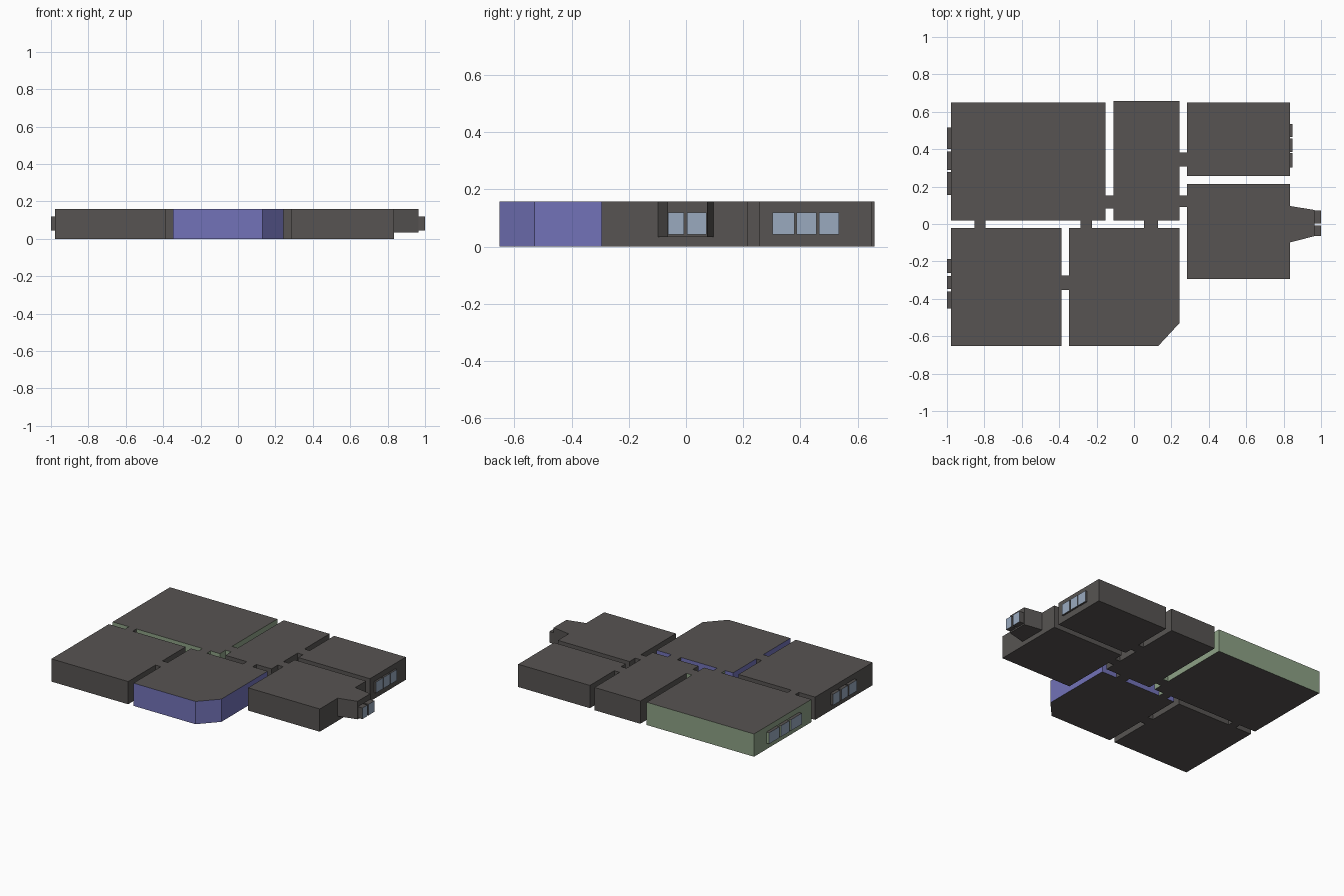
import bpy, bmesh

if "Cube" in bpy.data.objects:
    bpy.data.objects.remove(bpy.data.objects["Cube"])

H = 0.158  # storey height


def material(name, rgb):
    m = bpy.data.materials.new(name)
    m.diffuse_color = (*rgb, 1)
    m.use_nodes = True
    m.node_tree.nodes["Principled BSDF"].inputs["Base Color"].default_value = m.diffuse_color
    return m


STONE = material("dark_grey", (0.095, 0.088, 0.084))
GREEN = material("green_wall", (0.27, 0.36, 0.24))
BLUE = material("blue_wall", (0.17, 0.17, 0.48))
GLASS = material("window_glass", (0.32, 0.40, 0.52))


def prism(name, outline, z0, z1, wall=STONE, pane=0):
    """Extrude a plan outline; caps are grey, sides use the wall material.
    pane = +1 / -1 glazes the face looking along that x direction."""
    bm = bmesh.new()
    base = bm.faces.new([bm.verts.new((x, y, z0)) for x, y in outline])
    top = bmesh.ops.extrude_face_region(bm, geom=[base], use_keep_orig=True)["geom"]
    bmesh.ops.translate(bm, vec=(0, 0, z1 - z0),
                        verts=[g for g in top if isinstance(g, bmesh.types.BMVert)])
    bmesh.ops.recalc_face_normals(bm, faces=bm.faces)
    for f in bm.faces:
        f.normal_update()
        if abs(f.normal.z) < 0.5:
            f.material_index = 2 if pane and f.normal.x * pane > 0.9 else 1
    me = bpy.data.meshes.new(name)
    bm.to_mesh(me)
    bm.free()
    for m in (STONE, wall, GLASS):
        me.materials.append(m)
    ob = bpy.data.objects.new(name, me)
    bpy.context.collection.objects.link(ob)
    return ob


def rect(x0, x1, y0, y1):
    return [(x0, y0), (x1, y0), (x1, y1), (x0, y1)]


# Rooms
prism("room_back_left", rect(-0.978, -0.153, 0.02, 0.65), 0, H, GREEN)
prism("room_back_middle", rect(-0.11, 0.243, 0.02, 0.658), 0, H)
prism("room_back_right", rect(0.284, 0.835, 0.256, 0.65), 0, H)
prism("room_right", rect(0.284, 0.835, -0.295, 0.215), 0, H)
prism("room_front_left", rect(-0.978, -0.388, -0.652, -0.021), 0, H)
prism("room_front_middle", [(-0.347, -0.652), (0.13, -0.652), (0.243, -0.53),
                            (0.243, -0.021), (-0.347, -0.021)], 0, H, BLUE)

# Tapered bay on the right room
prism("bay", [(0.835, -0.098), (0.965, -0.065), (0.965, 0.075), (0.835, 0.096)], 0.033, H)

# Doorways bridging the gaps between rooms
for name, r, wall in (
        ("doorway_left", rect(-0.853, -0.795, -0.021, 0.02), STONE),
        ("doorway_middle", rect(-0.287, -0.225, -0.021, 0.02), GREEN),
        ("doorway_hall", rect(0.053, 0.127, -0.021, 0.02), STONE),
        ("doorway_front", rect(-0.388, -0.347, -0.352, -0.276), STONE),
        ("doorway_green_room", rect(-0.153, -0.11, 0.083, 0.153), GREEN),
        ("doorway_back_right", rect(0.243, 0.284, 0.308, 0.382), STONE),
        ("doorway_right", rect(0.243, 0.284, 0.09, 0.153), STONE)):
    prism(name, r, 0, H, wall)

# Projecting windows: wall x, outer x, y spans, frame material
for name, xw, xo, spans, wall in (
        ("window_green_room", -0.978, -1.0, [(0.155, 0.277), (0.29, 0.387), (0.40, 0.515)], GREEN),
        ("window_front_left", -0.978, -1.0, [(-0.452, -0.36), (-0.348, -0.277), (-0.262, -0.188)], STONE),
        ("window_back_right", 0.835, 0.848, [(0.303, 0.379), (0.386, 0.456), (0.464, 0.535)], STONE),
        ("window_bay", 0.965, 1.0, [(-0.063, -0.007), (0.004, 0.071)], STONE)):
    for i, (y0, y1) in enumerate(spans):
        side = 1 if xo > 0 else -1
        prism(f"{name}_{i + 1}", rect(min(xw, xo), max(xw, xo), y0, y1), 0.043, 0.12, wall, side)
